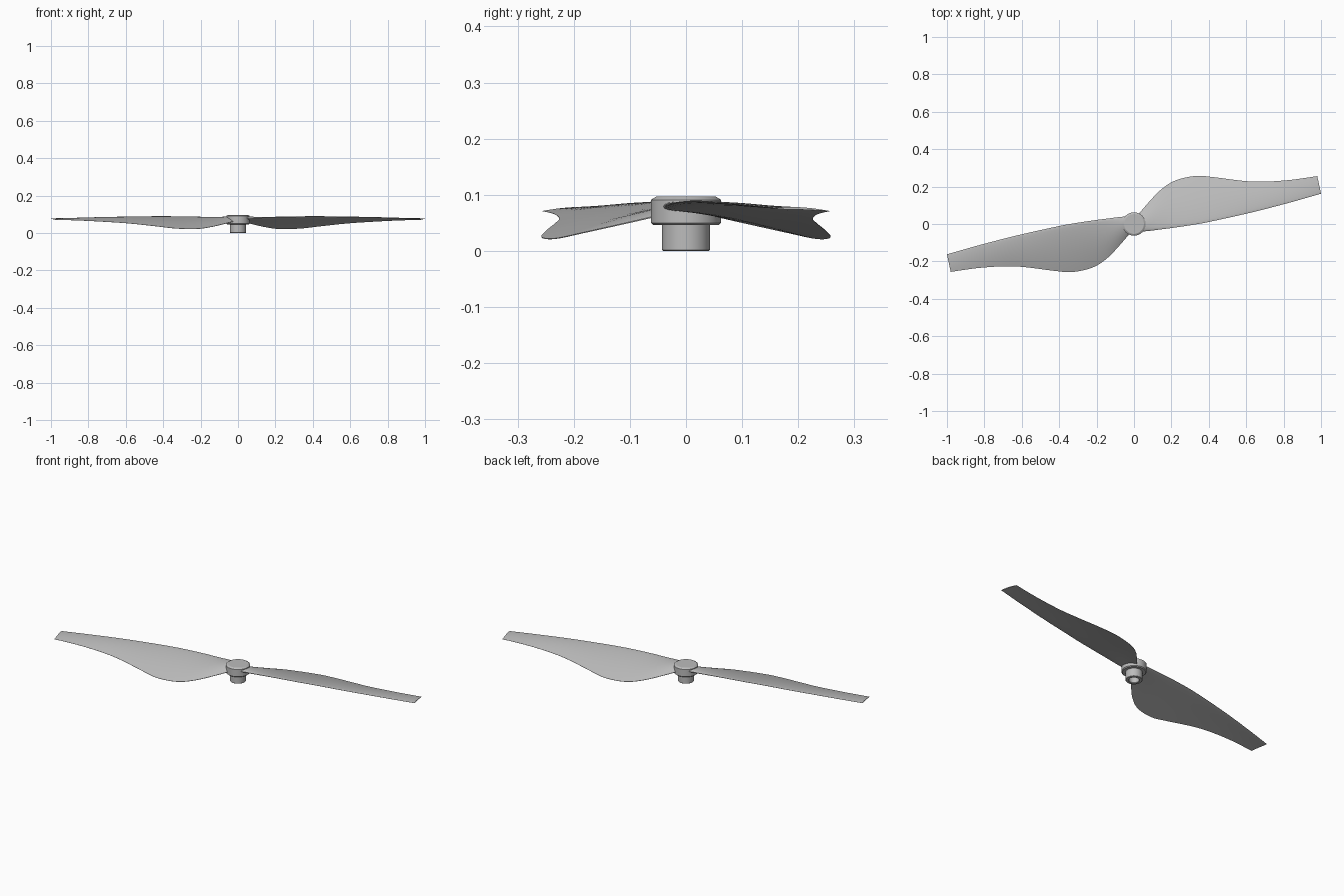
import bpy, bmesh, math
from mathutils import Matrix

if "Cube" in bpy.data.objects:
    bpy.data.objects.remove(bpy.data.objects["Cube"], do_unlink=True)

grey = bpy.data.materials.new("light grey plastic")
grey.use_nodes = True
grey.diffuse_color = (0.5, 0.5, 0.5, 1)
grey.node_tree.nodes["Principled BSDF"].inputs["Base Color"].default_value = (0.5, 0.5, 0.5, 1)


def finish(bm, name, angle):
    bmesh.ops.recalc_face_normals(bm, faces=bm.faces)
    mesh = bpy.data.meshes.new(name)
    bm.to_mesh(mesh)
    bm.free()
    obj = bpy.data.objects.new(name, mesh)
    bpy.context.collection.objects.link(obj)
    mesh.materials.append(grey)
    bpy.ops.object.select_all(action="DESELECT")
    obj.select_set(True)
    bpy.context.view_layer.objects.active = obj
    bpy.ops.object.shade_smooth_by_angle(angle=math.radians(angle))
    return obj


def smooth_path(rows, steps):
    """Catmull-Rom interpolation through rows of values."""
    ext = [rows[0]] + rows + [rows[-1]]
    out = []
    for a, b, c, d in zip(ext, ext[1:], ext[2:], ext[3:]):
        for k in range(steps):
            t = k / steps
            out.append([0.5 * (2 * q + (r - p) * t + (2 * p - 5 * q + 4 * r - s) * t * t
                               + (3 * q - p - 3 * r + s) * t ** 3)
                        for p, q, r, s in zip(a, b, c, d)])
    return out + [rows[-1]]


# Blade stations: trailing edge x, y, z, leading edge x, y, z, thickness
stations = [
    (0.01, 0.035, 0.066, 0.01, -0.042, 0.078, 0.018),
    (0.06, 0.095, 0.052, 0.07, -0.038, 0.080, 0.016),
    (0.14, 0.180, 0.033, 0.15, -0.028, 0.083, 0.013),
    (0.22, 0.232, 0.022, 0.24, -0.016, 0.086, 0.011),
    (0.33, 0.257, 0.024, 0.36, 0.003, 0.088, 0.010),
    (0.43, 0.250, 0.035, 0.47, 0.026, 0.088, 0.009),
    (0.57, 0.232, 0.050, 0.60, 0.055, 0.086, 0.008),
    (0.68, 0.226, 0.058, 0.71, 0.082, 0.084, 0.007),
    (0.83, 0.235, 0.066, 0.86, 0.122, 0.080, 0.005),
    (0.98, 0.256, 0.071, 1.00, 0.162, 0.076, 0.004),
]
chord_steps = 12


def airfoil(station):
    """Closed thin section, round in front and sharp at the back."""
    tx, ty, tz, lx, ly, lz, thick = station
    upper, lower = [], []
    for k in range(chord_steps + 1):
        u = (1 - math.cos(math.pi * k / chord_steps)) / 2
        half = thick * (1.3 * math.sqrt(u) * (1 - u) + 0.06)
        camber = 0.5 * thick * math.sin(math.pi * u)
        x, y, z = lx + (tx - lx) * u, ly + (ty - ly) * u, lz + (tz - lz) * u
        upper.append((x, y, z + camber + half))
        lower.append((x, y, z + camber - half))
    return upper + lower[::-1]


def blade(name, turn):
    bm = bmesh.new()
    rings = [[bm.verts.new(p) for p in airfoil(s)] for s in smooth_path(stations, 5)]
    for a, b in zip(rings, rings[1:]):
        for i in range(len(a)):
            j = (i + 1) % len(a)
            bm.faces.new((a[i], a[j], b[j], b[i]))
    bm.faces.new(rings[0])
    bm.faces.new(rings[-1])
    bm.transform(Matrix.Rotation(turn, 4, "Z"))
    return finish(bm, name, 40)


blade("left_blade", 0)
blade("right_blade", math.pi)


def lathe(name, profile):
    """Spin a radius/height profile around the z axis."""
    bm = bmesh.new()
    verts = [bm.verts.new((r, 0, z)) for r, z in profile]
    edges = [bm.edges.new(pair) for pair in zip(verts, verts[1:])]
    bmesh.ops.spin(bm, geom=verts + edges, cent=(0, 0, 0), axis=(0, 0, 1),
                   angle=math.tau, steps=48)
    bmesh.ops.remove_doubles(bm, verts=bm.verts, dist=0.0001)
    return finish(bm, name, 25)


# Hub: chamfered cap over a collar with a shaft hole in its underside
lathe("hub", [
    (0, 0.097), (0.053, 0.097), (0.0625, 0.091), (0.0625, 0.050), (0.058, 0.046),
    (0.0425, 0.046), (0.0425, 0.002), (0.0405, 0), (0.028, 0), (0.026, 0.002),
    (0.026, 0.040), (0, 0.040),
])
